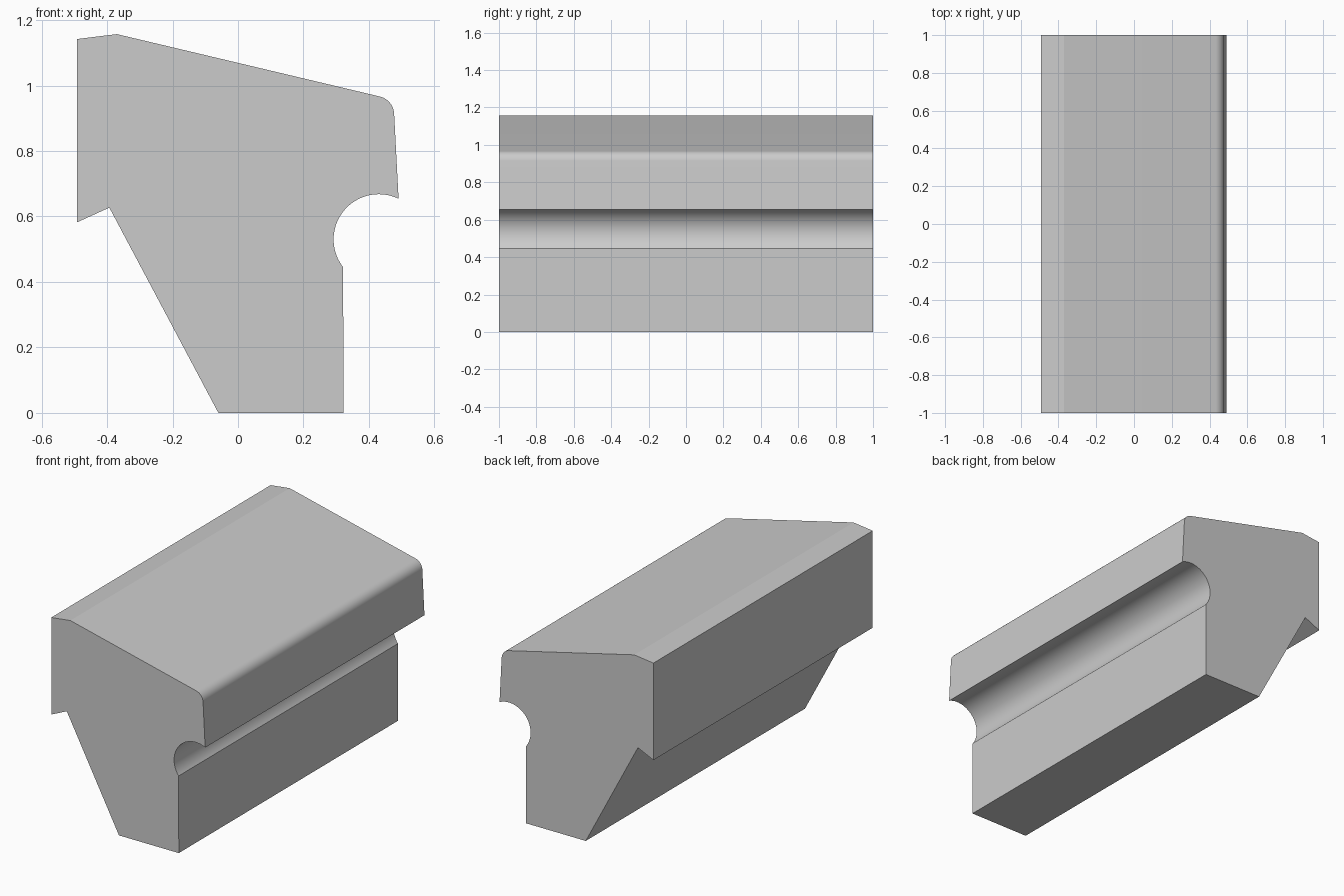
import bpy, bmesh
from math import sin, cos, radians

cube = bpy.data.objects.get("Cube")
if cube:
    bpy.data.objects.remove(cube, do_unlink=True)

HALF_LENGTH = 1.0


def arc(cx, cz, r, start, end, steps):
    """Points of a circular arc, angles in degrees."""
    angles = [radians(start + (end - start) * i / steps) for i in range(steps + 1)]
    return [(cx + r * cos(a), cz + r * sin(a)) for a in angles]


# Bar cross-section: foot, round groove, rounded nose, sloped top, hooked lip
profile = [(-0.06, 0), (0.322, 0)]
profile += arc(0.43, 0.53, 0.138, 218, 64, 40)
profile += arc(0.42, 0.911, 0.057, 3, 76.6, 18)
profile += [(-0.37, 1.157), (-0.492, 1.142), (-0.492, 0.582), (-0.393, 0.627)]

# Extrude the section along y
bm = bmesh.new()
section = bm.faces.new([bm.verts.new((x, -HALF_LENGTH, z)) for x, z in profile])
result = bmesh.ops.extrude_face_region(bm, geom=[section], use_keep_orig=True)
new_verts = [g for g in result["geom"] if isinstance(g, bmesh.types.BMVert)]
bmesh.ops.translate(bm, verts=new_verts, vec=(0, 2 * HALF_LENGTH, 0))
bmesh.ops.recalc_face_normals(bm, faces=bm.faces)
mesh = bpy.data.meshes.new("grooved_bar")
bm.to_mesh(mesh)
bm.free()

bar = bpy.data.objects.new("grooved_bar", mesh)
bpy.context.collection.objects.link(bar)

# Plain grey finish
grey = bpy.data.materials.new("light_grey")
grey.use_nodes = True
colour = (0.6, 0.6, 0.6, 1)
grey.diffuse_color = colour
grey.node_tree.nodes["Principled BSDF"].inputs["Base Color"].default_value = colour
mesh.materials.append(grey)

# Smooth the groove and nose, keep the creases sharp
bpy.ops.object.select_all(action="DESELECT")
bar.select_set(True)
bpy.context.view_layer.objects.active = bar
bpy.ops.object.shade_smooth_by_angle(angle=radians(18))
